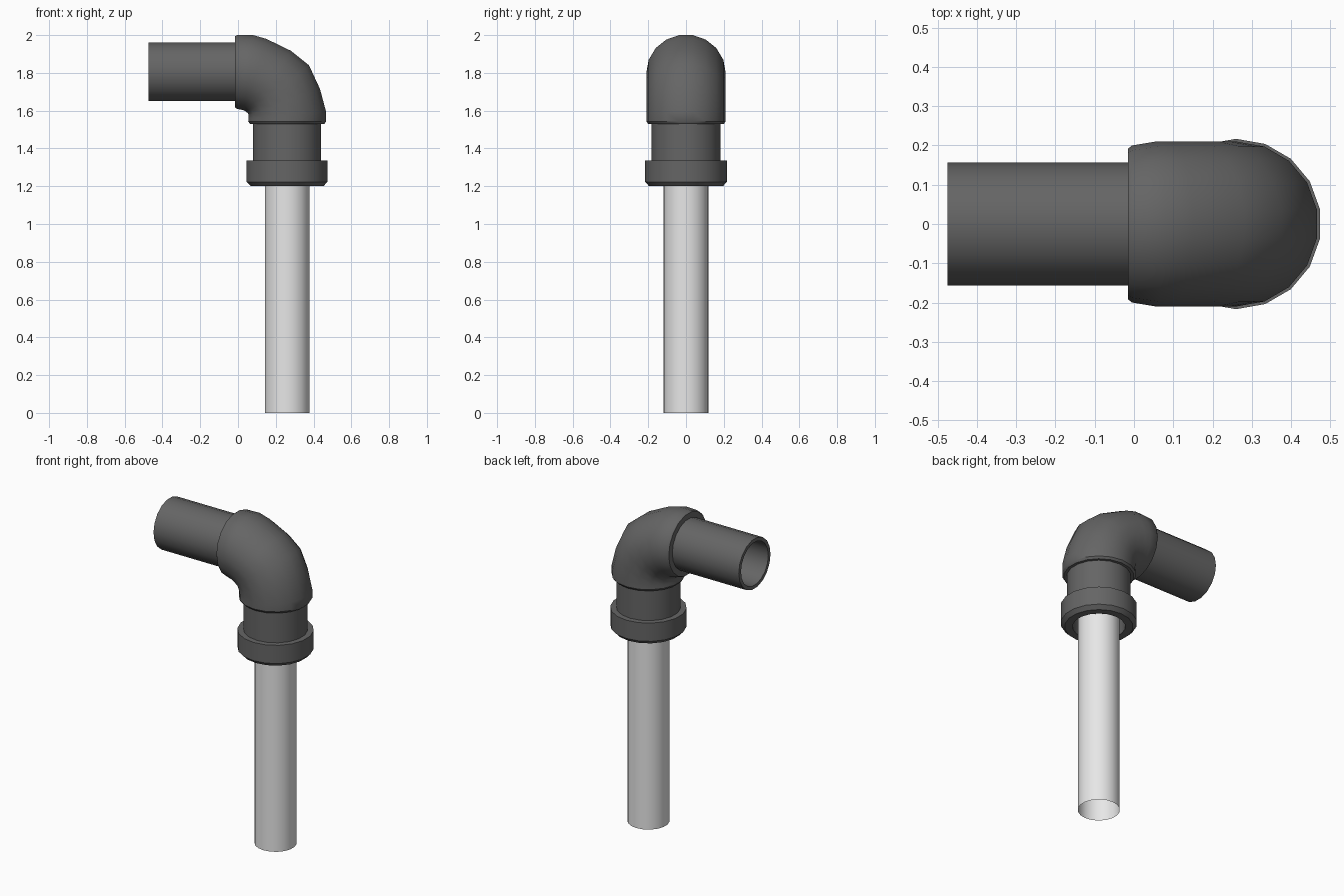
import bpy, bmesh, math
from mathutils import Vector

if "Cube" in bpy.data.objects:
    bpy.data.objects.remove(bpy.data.objects["Cube"])

N = 18
CX, CZ = 0.26, 1.805          # vertical pipe axis x, horizontal pipe axis z


def material(name, v):
    m = bpy.data.materials.new(name)
    m.diffuse_color = (v, v, v, 1)
    m.use_nodes = True
    m.node_tree.nodes["Principled BSDF"].inputs["Base Color"].default_value = m.diffuse_color
    return m


dark = material("dark grey", 0.13)
light = material("light grey", 0.8)


def skin(name, rings, mat):
    """Join rings of (centre, radial vector, y radius) into an open smooth shell."""
    bm = bmesh.new()
    loops = []
    for c, u, ry in rings:
        loop = []
        for i in range(N):
            a = 2 * math.pi * (i + 0.5) / N
            loop.append(bm.verts.new(c + u * math.cos(a) + Vector((0, ry * math.sin(a), 0))))
        loops.append(loop)
    for a, b in zip(loops, loops[1:]):
        for i in range(N):
            j = (i + 1) % N
            bm.faces.new((a[i], a[j], b[j], b[i]))
    me = bpy.data.meshes.new(name)
    bm.to_mesh(me)
    bm.free()
    ob = bpy.data.objects.new(name, me)
    bpy.context.collection.objects.link(ob)
    me.materials.append(mat)
    bpy.ops.object.select_all(action='DESELECT')
    ob.select_set(True)
    bpy.context.view_layer.objects.active = ob
    bpy.ops.object.shade_smooth_by_angle(angle=math.radians(35))
    return ob


def upright(r, z):
    return Vector((CX, 0, z)), Vector((r, 0, 0)), r


def sideways(r, x):
    return Vector((x, 0, CZ)), Vector((0, 0, r)), r


def section(ox, oz, ix, iz, ry):
    """Elbow section from its outer and inner silhouette points."""
    o, i = Vector((ox, 0, oz)), Vector((ix, 0, iz))
    return (o + i) / 2, (o - i) / 2 / math.cos(math.pi / N), ry


# thin straight lower pipe, open at the bottom
skin("lower_pipe", [upright(0.12, 1.34), upright(0.12, 0)], light)

# collar and neck, turned as one profile from the inside of the hole outwards
skin("collar_and_neck", [upright(r, z) for r, z in (
    (0.15, 1.34), (0.15, 1.2), (0.195, 1.2), (0.217, 1.223),
    (0.217, 1.337), (0.183, 1.337), (0.183, 1.54))][::-1], dark)

# elbow with chamfered rims
skin("elbow", [sideways(0.155, -0.015), sideways(0.192, -0.015)] + [section(*s) for s in (
    (-0.005, 2.0, -0.005, 1.61, 0.2),
    (0.08, 2.0, 0.03, 1.602, 0.21),
    (0.15, 1.98, 0.04, 1.597, 0.21),
    (0.28, 1.917, 0.048, 1.59, 0.21),
    (0.376, 1.84, 0.054, 1.584, 0.21),
    (0.434, 1.715, 0.057, 1.575, 0.21),
    (0.466, 1.595, 0.056, 1.56, 0.21),
    (0.466, 1.543, 0.054, 1.543, 0.21))] + [upright(0.2, 1.53), upright(0.18, 1.53)], dark)

# hollow side pipe with a thick wall
skin("side_pipe", [sideways(r, x) for r, x in (
    (0.135, 0.0), (0.135, -0.475), (0.157, -0.475), (0.157, 0.0))], dark)
